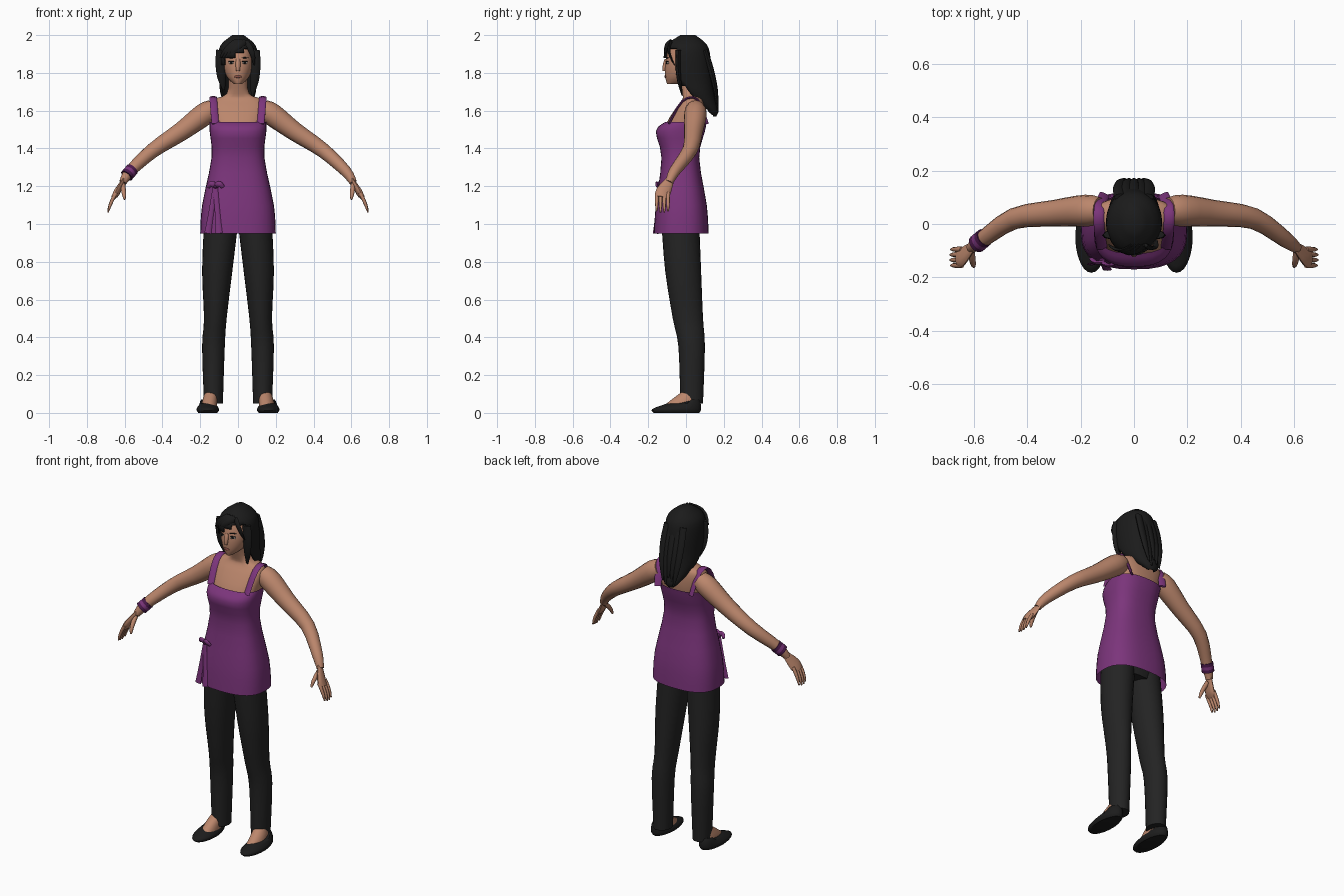
import bpy, bmesh
from math import cos, sin, pi, tau, radians, copysign
from mathutils import Vector

X_AXIS, Y_AXIS, Z_AXIS = Vector((1, 0, 0)), Vector((0, 1, 0)), Vector((0, 0, 1))

default_cube = bpy.data.objects.get("Cube")
if default_cube:
    bpy.data.objects.remove(default_cube, do_unlink=True)


def material(name, red, green, blue):
    mat = bpy.data.materials.new(name)
    mat.use_nodes = True
    mat.diffuse_color = (red, green, blue, 1)
    shader = mat.node_tree.nodes["Principled BSDF"]
    shader.inputs["Base Color"].default_value = mat.diffuse_color
    shader.inputs["Roughness"].default_value = 0.8
    return mat


SKIN = material("warm skin", 0.5, 0.24, 0.15)
PURPLE = material("purple cloth", 0.2, 0.035, 0.2)
DARK_PURPLE = material("dark purple", 0.07, 0.01, 0.07)
TROUSER = material("black trouser cloth", 0.017, 0.017, 0.017)
HAIR = material("black hair", 0.011, 0.011, 0.011)
SHOE = material("black shoe", 0.012, 0.012, 0.012)
LIP = material("brown lip", 0.25, 0.08, 0.06)
EYE_WHITE = material("eye white", 0.5, 0.45, 0.4)


def smooth(obj):
    bpy.ops.object.select_all(action="DESELECT")
    obj.select_set(True)
    bpy.context.view_layer.objects.active = obj
    bpy.ops.object.shade_smooth_by_angle(angle=radians(50))


def flowing(points, steps=3):
    """Smooth curve through a few points of any dimension."""
    last = len(points) - 1
    result = []
    for i in range(last):
        around = zip(points[max(i - 1, 0)], points[i], points[i + 1], points[min(i + 2, last)])
        around = list(around)
        for k in range(steps):
            t = k / steps
            result.append([b + t / 2 * (c - a + t * (2 * a - 5 * b + 4 * c - d
                                                     + t * (3 * (b - c) + d - a)))
                           for a, b, c, d in around])
    return result + [list(points[last])]


def skin_loops(name, loops, mat, caps=True, remove=None):
    """Skin a stack of equal closed loops into one smooth object."""
    bm = bmesh.new()
    rows = [[bm.verts.new(co) for co in loop] for loop in loops]
    for lower, upper in zip(rows, rows[1:]):
        for i in range(len(lower)):
            bm.faces.new((lower[i - 1], lower[i], upper[i], upper[i - 1]))
    if caps:
        bm.faces.new(rows[0])
        bm.faces.new(rows[-1])
    bmesh.ops.recalc_face_normals(bm, faces=bm.faces)
    if remove:
        unwanted = [face for face in bm.faces if remove(face.calc_center_median())]
        bmesh.ops.delete(bm, geom=unwanted, context="FACES")
    mesh = bpy.data.meshes.new(name)
    bm.to_mesh(mesh)
    bm.free()
    mesh.materials.append(mat)
    obj = bpy.data.objects.new(name, mesh)
    bpy.context.collection.objects.link(obj)
    smooth(obj)
    return obj


def loft(name, rings, mat, count=24, power=2, **options):
    """Level rings given as (z, half width, front y, back y, centre x)."""
    def rounded(value):
        return copysign(abs(value) ** (2 / power), value)

    loops = []
    for z, half, front, back, centre in flowing(rings):
        middle, depth = (front + back) / 2, (back - front) / 2
        angles = [tau * i / count for i in range(count)]
        loops.append([(centre + half * rounded(cos(a)), middle + depth * rounded(sin(a)), z)
                      for a in angles])
    return skin_loops(name, loops, mat, **options)


def central(*rings):
    return [(*ring, 0) for ring in rings]


def tube(name, path, mat, side=1, flat=1, across=Z_AXIS, count=12):
    """Path points (x, y, z, radius); flat squashes the thickness."""
    path = flowing(path)
    points = [Vector((x * side, y, z)) for x, y, z, radius in path]
    loops = []
    for i, point in enumerate(points):
        along = points[min(i + 1, len(points) - 1)] - points[max(i - 1, 0)]
        wide = along.cross(across).normalized() * path[i][-1]
        thick = wide.cross(along.normalized()) * flat
        angles = [tau * k / count for k in range(count)]
        loops.append([point + wide * cos(a) + thick * sin(a) for a in angles])
    return skin_loops(name, loops, mat)


def strand(name, start, end, radius, mat, bow=(0, 0, 0), flat=1, side=1, pointed=0.8):
    """Bowed strip between two points, narrowing to its tip."""
    start, end, bow = Vector(start), Vector(end), Vector(bow)
    path = []
    for t in (0, 0.3, 0.6, 0.8, 1):
        place = start.lerp(end, t) + bow * sin(pi * t)
        path.append((*place, radius * (1 - pointed * t ** 3)))
    return tube(name, path, mat, side=side, flat=flat, across=Y_AXIS, count=8)


def blob(name, location, size, mat, turn=0):
    bpy.ops.mesh.primitive_uv_sphere_add(segments=16, ring_count=10, location=location,
                                         rotation=(0, 0, turn))
    obj = bpy.context.object
    obj.name = name
    obj.scale = size
    obj.data.materials.append(mat)
    smooth(obj)


# Chest, shoulders and neck
loft("chest_and_neck", central(
    (1.45, .13, -.13, .08), (1.54, .14, -.1, .1), (1.62, .15, -.05, .1),
    (1.66, .13, -.02, .09), (1.69, .06, -.02, .07), (1.78, .05, -.05, .06)), SKIN, power=2.6)

# Sleeveless top, flared to the hem
loft("tunic_top", central(
    (.95, .2, -.17, .12), (1.1, .19, -.16, .11), (1.35, .14, -.13, .07),
    (1.49, .15, -.16, .1), (1.54, .15, -.11, .11)), PURPLE, count=32, power=2.6, caps=False)

# Head, nose and mouth
loft("head", central(
    (1.74, .02, -.1, -.03), (1.78, .06, -.11, .05), (1.85, .08, -.11, .08),
    (1.93, .07, -.09, .08), (1.97, .04, -.05, .05)), SKIN)
strand("nose", (0, -.1, 1.87), (0, -.115, 1.81), .013, SKIN, bow=(0, -.003, 0), pointed=.3)
blob("lips", (0, -.109, 1.78), (.02, .005, .007), LIP)

for side, label in ((1, "left"), (-1, "right")):
    # Eye and brow
    for part, y, z, width, height, mat in (("eye_white", -.098, 1.853, .016, .006, EYE_WHITE),
                                           ("iris", -.102, 1.853, .007, .006, HAIR),
                                           ("lashes", -.1, 1.86, .018, .003, HAIR),
                                           ("brow", -.1, 1.88, .02, .003, HAIR)):
        blob(f"{label}_{part}", (.036 * side, y, z), (width, .005, height), mat, side * .4)

    # Shoulder strap
    tube(label + "_strap", [
        (.12, -.09, 1.53, .02), (.13, -.02, 1.65, .02), (.13, .06, 1.66, .02),
        (.11, .11, 1.53, .02)], PURPLE, side=side, flat=.3)

    # Arm and palm
    tube(label + "_arm", [
        (.13, .05, 1.61, .05), (.18, .05, 1.58, .06), (.3, .04, 1.49, .05),
        (.45, .02, 1.39, .04), (.57, -.06, 1.28, .03), (.61, -.09, 1.22, .02)],
        SKIN, side=side, count=16)
    tube(label + "_palm", [
        (.6, -.08, 1.24, .02), (.64, -.12, 1.17, .04), (.66, -.13, 1.14, .03)],
        SKIN, side=side, flat=.4, across=X_AXIS)

    # Fingers, the middle ones longest, and thumb
    for k in range(4):
        reach = .09 + .02 * sin(pi * (k + 1) / 5)
        base = Vector((.645, -.155 + .02 * k, 1.165))
        strand(f"{label}_finger_{k + 1}", base, base + Vector((.4, 0, -.95)) * reach, .01, SKIN,
               bow=(.005, 0, 0), side=side, pointed=.6)
    strand(label + "_thumb", (.61, -.1, 1.21), (.6, -.16, 1.13), .013, SKIN,
           bow=(0, -.01, 0), side=side, pointed=.6)

    # Trouser leg
    loft(label + "_trouser_leg", [
        (z, half, front, back, side * centre) for z, half, front, back, centre in (
            (.05, .05, -.03, .09, .13), (.35, .06, -.04, .1, .13), (.5, .06, -.07, .09, .12),
            (.75, .08, -.11, .08, .11), (1, .09, -.13, .07, .09))], TROUSER)

    # Foot and flat shoe with a raised heel cup
    loft(label + "_foot", [
        (.02, .04, -.14, .06, side * .15), (.06, .04, -.09, .06, side * .15),
        (.12, .03, -.01, .06, side * .14)], SKIN)
    shoe = loft(label + "_shoe", [
        (0, .05, -.17, .07, side * .16), (.02, .06, -.18, .08, side * .16),
        (.05, .04, -.1, .07, side * .16)], SHOE)
    for vertex in shoe.data.vertices:
        if vertex.co.z > .03 and vertex.co.y > .02:
            vertex.co.z += .02

# Hips joining the legs under the top
loft("trouser_hips", central((.95, .15, -.1, .06), (1.1, .17, -.14, .09)), TROUSER)


# Long hair shell, open around the face and throat
def face_opening(place):
    fringe = min(1.9 + place.x / 2, 1.92)
    edge = max(0, 1.76 - place.z) - .045
    return place.z < fringe and place.y < edge


hair = loft("hair", central(
    (2, .03, -.03, .05), (1.95, .09, -.1, .11), (1.88, .105, -.12, .13), (1.76, .1, -.1, .14),
    (1.68, .09, -.03, .15), (1.6, .05, .1, .17), (1.57, .02, .13, .16)),
    HAIR, count=40, remove=face_opening)
hair.modifiers.new("thickness", "SOLIDIFY").thickness = .01

# Locks beside the face, swept fringe and loose back strands
for side, low in ((1, 1.68), (-1, 1.71)):
    strand("side_lock", (.085 * side, -.04, 1.92), (.075 * side, -.02, low), .03, HAIR,
           bow=(.01 * side, -.01, 0), flat=.5)
for k in range(4):
    shift = .015 * k
    strand("fringe_strand", (.04 - shift, -.08, 1.965), (-.05 - shift, shift / 2 - .1, 1.88),
           .018, HAIR, bow=(0, -.02, .01), flat=.4)
strand("fringe_left", (.04, -.08, 1.965), (.085, -.06, 1.84), .016, HAIR,
       bow=(.01, -.02, .01), flat=.5)
for k in range(5):
    x = .025 * (k - 2)
    strand("back_strand", (x, .1, 1.92), (x * .7, .17, 1.59 + .02 * (k % 3)), .024, HAIR,
           bow=(x / 4, .01, 0), flat=.6)

# Side bow: knot, two loops and two hanging ribbons
knot = Vector((-.12, -.14, 1.2))
blob("bow_knot", knot, (.013, .013, .013), DARK_PURPLE)
for side in (1, -1):
    strand("bow_loop", knot, knot + Vector((.04 * side, -.01 * side, -.005)), .015, PURPLE,
           bow=(0, -.01, .015), flat=.5, pointed=.3)
    strand("bow_ribbon", knot, knot + Vector((.03 * side - .01, -.02 - .01 * side, -.25)),
           .013, PURPLE, flat=.3, pointed=-.4)

# Three wrist bands
upper, lower = Vector((.56, -.05, 1.29)), Vector((.59, -.075, 1.255))
for k, mat in enumerate((DARK_PURPLE, PURPLE, DARK_PURPLE)):
    ends = [upper.lerp(lower, (k + step) / 3) for step in (0, 1)]
    tube("wrist_band", [(*end, .035) for end in ends], mat, side=-1, count=16)
